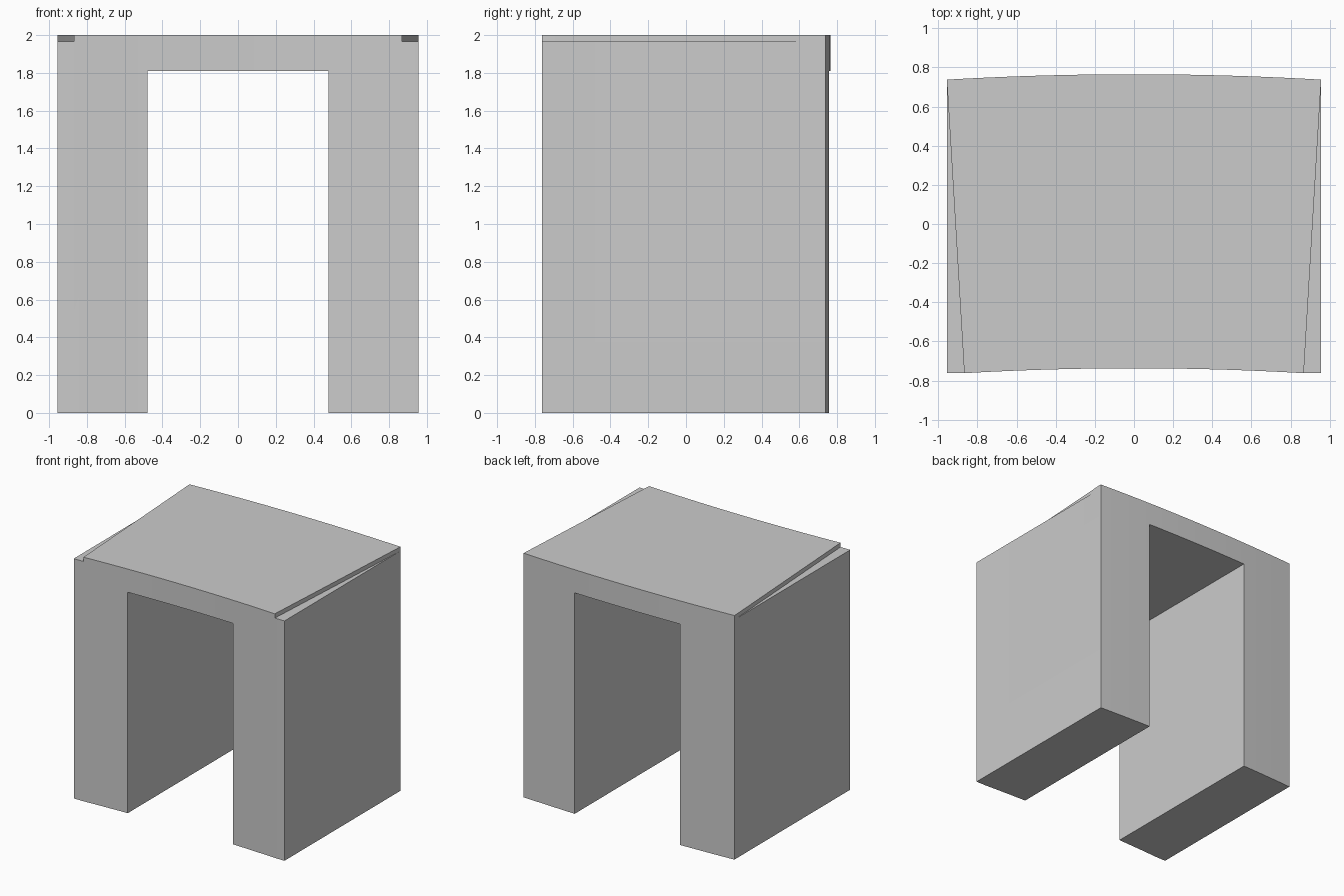
import bpy, math

if "Cube" in bpy.data.objects:
    bpy.data.objects.remove(bpy.data.objects["Cube"])

W = 0.955            # half width
BACK_R, FRONT_R = 16.6, 15.0
SEGS = 20


def prism(name, outline, z0, z1):
    """Extrude a counter-clockwise plan outline between two heights."""
    n = len(outline)
    verts = [(x, y, z) for z in (z0, z1) for x, y in outline]
    faces = [tuple(reversed(range(n))), tuple(range(n, 2 * n))]
    faces += [(i, (i + 1) % n, n + (i + 1) % n, n + i) for i in range(n)]
    mesh = bpy.data.meshes.new(name)
    mesh.from_pydata(verts, [], faces)
    obj = bpy.data.objects.new(name, mesh)
    bpy.context.collection.objects.link(obj)
    return obj


def arc(half, crown, radius):
    """Shallow arc bulging towards +y, left to right."""
    pts = []
    for i in range(SEGS + 1):
        x = -half + 2 * half * i / SEGS
        pts.append((x, crown - radius + math.sqrt(radius ** 2 - x * x)))
    return pts


# Gently curved block: concave front, convex back, flat front corners
front = arc(0.87, -0.737, FRONT_R)
back = arc(W, 0.765, BACK_R)
y_front = front[0][1]
outline = [(-W, y_front)] + front + [(W, y_front)] + back[::-1]
arch = prism("arch_block", outline, 0, 2)

# Doorway between the two legs
cutters = [prism("doorway_cutter",
                 [(-0.478, -1), (0.478, -1), (0.478, 1), (-0.478, 1)], -0.5, 1.81)]

# Tapering ledges along both top edges
xa, xb = 0.859, 0.966
wedge = [(xa, -0.9), (1.2, -0.9), (1.2, 0.9), (xb, 0.9)]
cutters.append(prism("right_ledge_cutter", wedge, 1.965, 2.3))
cutters.append(prism("left_ledge_cutter", [(-x, y) for x, y in wedge[::-1]], 1.965, 2.3))

bpy.context.view_layer.objects.active = arch
arch.select_set(True)
for c in cutters:
    c.hide_render = True
    m = arch.modifiers.new(c.name, 'BOOLEAN')
    m.operation = 'DIFFERENCE'
    m.solver = 'EXACT'
    m.object = c
    bpy.ops.object.modifier_apply(modifier=m.name)
for c in cutters:
    bpy.data.objects.remove(c)

bpy.ops.object.shade_smooth_by_angle(angle=math.radians(20))
